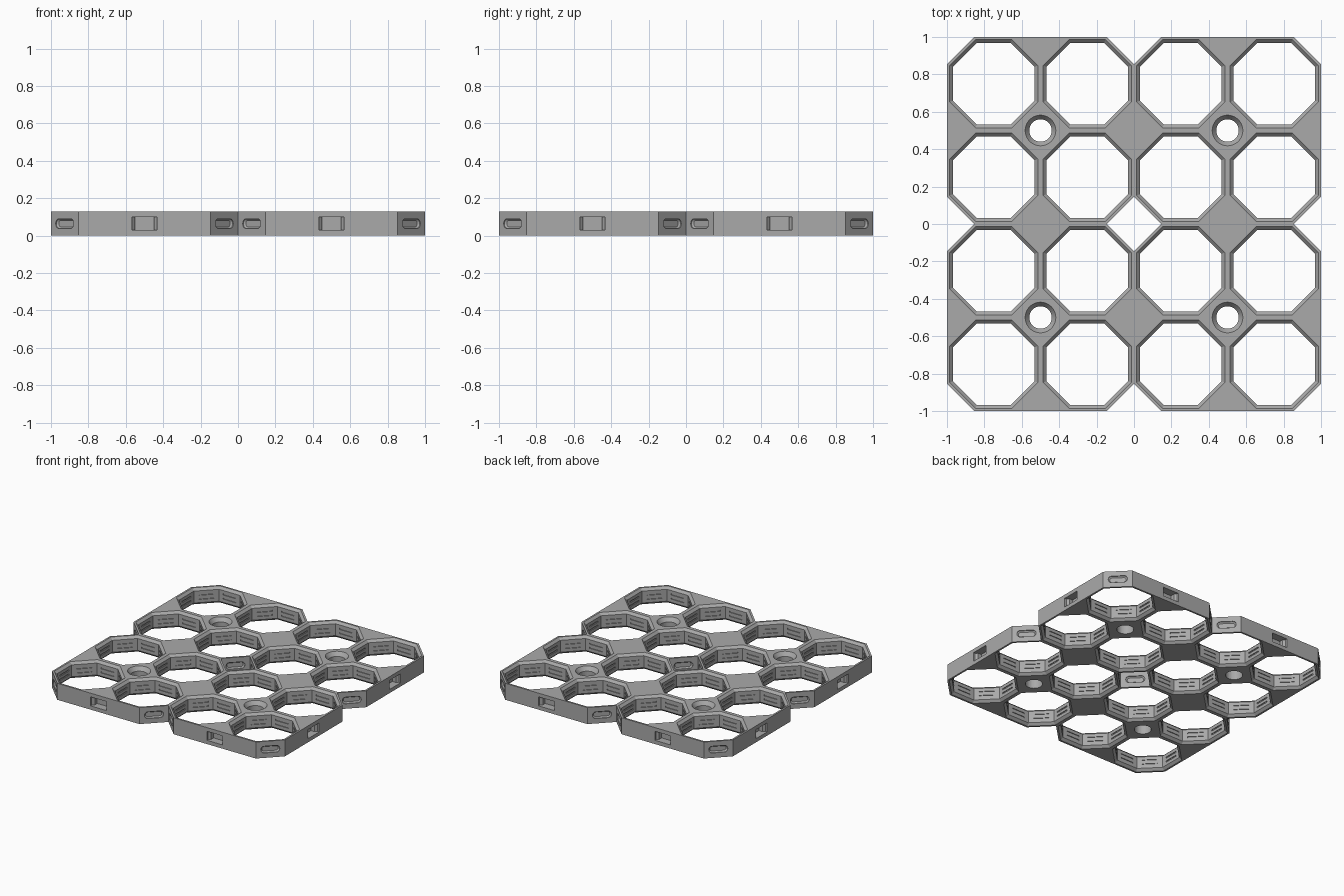
import bpy, bmesh, math
from mathutils import Matrix, Vector

if "Cube" in bpy.data.objects:
    bpy.data.objects.remove(bpy.data.objects["Cube"])

H = 0.128          # plate thickness
CELL = 0.25        # half pitch of one cell
LIP = 0.218        # half width of an opening
RIM = 0.236        # half width of an opening at its chamfered rim
CUT = CELL * (2 - math.sqrt(2))   # corner cut of an octagonal cell

grey = bpy.data.materials.new("plain grey")
grey.use_nodes = True
grey.diffuse_color = (0.4, 0.4, 0.4, 1)
grey.node_tree.nodes["Principled BSDF"].inputs["Base Color"].default_value = (0.4, 0.4, 0.4, 1)


def loft(bm, rings):
    """Closed solid through rings of equally many points."""
    rows = [[bm.verts.new(p) for p in ring] for ring in rings]
    n = len(rows[0])
    for a, b in zip(rows, rows[1:]):
        for i in range(n):
            j = (i + 1) % n
            bm.faces.new((a[i], a[j], b[j], b[i]))
    bm.faces.new(rows[0][::-1])
    bm.faces.new(rows[-1])


def ring(x, y, z, r, n, turn=0.0):
    return [(x + r * math.cos(turn + math.tau * i / n),
             y + r * math.sin(turn + math.tau * i / n), z) for i in range(n)]


def pill(w, h, r, steps=4):
    """Rounded rectangle outline in a plane."""
    pts = []
    for k, (sx, sy) in enumerate(((1, 1), (-1, 1), (-1, -1), (1, -1))):
        for s in range(steps + 1):
            a = math.pi / 2 * (k + s / steps)
            pts.append((sx * (w / 2 - r) + r * math.cos(a), sy * (h / 2 - r) + r * math.sin(a)))
    return pts


def wall_slot(bm, centre, angle, layers):
    """Loft outlines along a horizontal direction; layers are (distance, outline)."""
    out = Vector((math.cos(angle), math.sin(angle), 0))
    side = Vector((-out.y, out.x, 0))
    loft(bm, [[Vector(centre) + out * d + side * u + Vector((0, 0, v)) for u, v in pts]
              for d, pts in layers])


def rect(w, h):
    return [(w / 2, h / 2), (-w / 2, h / 2), (-w / 2, -h / 2), (w / 2, -h / 2)]


def make_object(name, bm):
    bmesh.ops.recalc_face_normals(bm, faces=bm.faces)
    mesh = bpy.data.meshes.new(name)
    bm.to_mesh(mesh)
    bm.free()
    mesh.materials.append(grey)
    ob = bpy.data.objects.new(name, mesh)
    bpy.context.scene.collection.objects.link(ob)
    return ob


# Slab of one tile: a square with cut corners
slab = bmesh.new()
e, c = 2 * CELL, 2 * CELL - CUT
outline = [(e, -c), (e, c), (c, e), (-c, e), (-e, c), (-e, -c), (-c, -e), (c, -e)]
loft(slab, [[(x, y, z) for x, y in outline] for z in (0, H)])
tile = make_object("grid_tile", slab)

# Octagonal openings with chamfered rims, and the countersunk screw hole
openings = bmesh.new()
to_corner = 1 / math.cos(math.pi / 8)
bevel = RIM - LIP
cells = [(sx * CELL, sy * CELL) for sx in (-1, 1) for sy in (-1, 1)]
for x, y in cells:
    loft(openings, [ring(x, y, z, r * to_corner, 8, math.pi / 8) for z, r in (
        (-bevel, RIM + bevel), (bevel, LIP), (H - bevel, LIP), (H + bevel, RIM + bevel))])
loft(openings, [ring(0, 0, z, r, 40) for z, r in (
    (-0.01, 0.06), (H - 0.03, 0.06), (H, 0.082), (H + 0.01, 0.082))])
opening_cutter = make_object("opening_cutter", openings)

# Recesses in the outer sides, slots in the cut corners, grooves in the openings
slots = bmesh.new()
for k in range(4):
    a = k * math.pi / 2
    wall_slot(slots, (0, 0, H / 2), a, [
        (e + 0.01, rect(0.136, 0.07)), (e - 0.015, rect(0.136, 0.07)),
        (e - 0.03, rect(0.104, 0.07)), (e - 0.06, rect(0.104, 0.07))])
    d = a + math.pi / 4
    face = (e + c) / math.sqrt(2)
    wall_slot(slots, (0, 0, H / 2), d, [
        (face + 0.01, pill(0.136, 0.052, 0.024)), (face - 0.006, pill(0.136, 0.052, 0.024)),
        (face - 0.014, pill(0.116, 0.034, 0.015))])
for x, y in cells:
    for k in range(8):
        for dz in (-0.016, 0.016):
            wall_slot(slots, (x, y, H / 2 + dz), k * math.pi / 4, [
                (LIP - 0.01, rect(0.11, 0.01)), (LIP + 0.006, rect(0.11, 0.01))])
slot_cutter = make_object("slot_cutter", slots)

for cutter in (opening_cutter, slot_cutter):
    cutter.hide_render = True
    mod = tile.modifiers.new("cut", 'BOOLEAN')
    mod.operation = 'DIFFERENCE'
    mod.solver = 'EXACT'
    mod.object = cutter

# Bake the cuts, then lay out four tiles sharing the mesh
bpy.context.view_layer.update()
baked = bpy.data.meshes.new_from_object(
    tile.evaluated_get(bpy.context.evaluated_depsgraph_get()))
baked.name = "grid_tile"
for ob in (tile, opening_cutter, slot_cutter):
    bpy.data.objects.remove(ob)
baked.materials.clear()
baked.materials.append(grey)
for poly in baked.polygons:
    poly.material_index = 0
for row, y in (("front", -e), ("back", e)):
    for side, x in (("right", -e), ("left", e)):
        ob = bpy.data.objects.new(f"{row}_{side}_tile", baked)
        ob.location = (x, y, 0)
        bpy.context.scene.collection.objects.link(ob)
